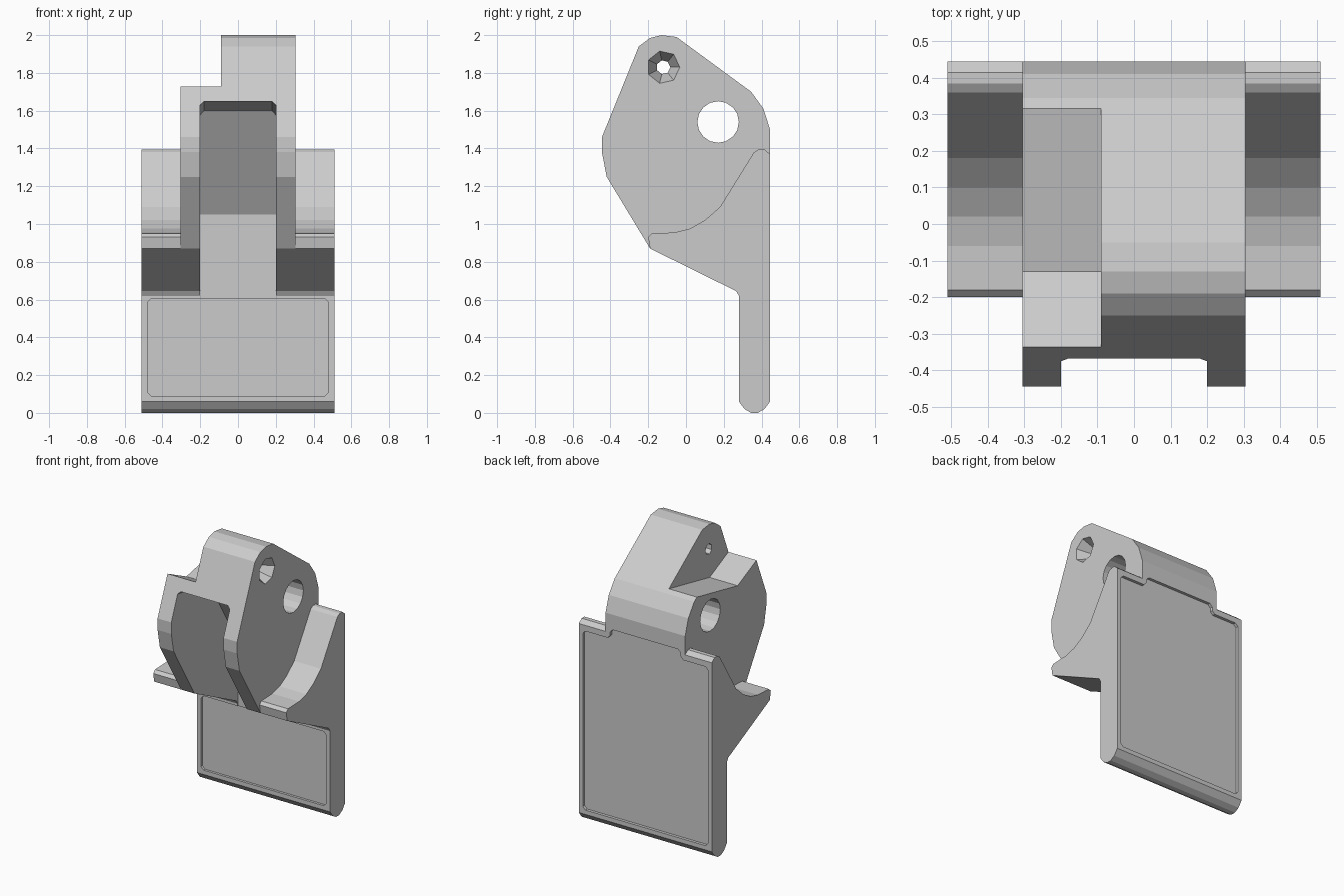
import bpy, bmesh
from math import cos, sin, pi

if "Cube" in bpy.data.objects:
    bpy.data.objects.remove(bpy.data.objects["Cube"])


def finish(name, bm):
    bmesh.ops.recalc_face_normals(bm, faces=bm.faces)
    me = bpy.data.meshes.new(name)
    bm.to_mesh(me)
    bm.free()
    ob = bpy.data.objects.new(name, me)
    bpy.context.collection.objects.link(ob)
    return ob


def loft(name, place, lower, upper, bevel=0, pick=None):
    """Closed solid between two matching outlines; optionally bevel picked edges."""
    bm = bmesh.new()
    a = [bm.verts.new(place(p, 0)) for p in lower]
    b = [bm.verts.new(place(p, 1)) for p in upper]
    n = len(a)
    bm.faces.new(a)
    bm.faces.new(b)
    for i in range(n):
        j = (i + 1) % n
        bm.faces.new((a[i], a[j], b[j], b[i]))
    if bevel:
        bmesh.ops.bevel(bm, geom=[e for e in bm.edges if pick(e)], offset=bevel,
                        segments=1, affect='EDGES')
    return finish(name, bm)


def side_prism(name, pts, x0, x1, **kw):
    return loft(name, lambda p, t: ((x0, x1)[t], p[0], p[1]), pts, pts, **kw)


def front_prism(name, pts, y0, y1):
    along_y = lambda e: abs(e.verts[0].co.y - e.verts[1].co.y) > 0.05
    return loft(name, lambda p, t: (p[0], (y0, y1)[t], p[1]), pts, pts,
                bevel=0.02, pick=along_y)


def bore(name, y, z, sides, x0, x1, r0, r1):
    ring = lambda r: [(y + r * cos(2 * pi * i / sides), z + r * sin(2 * pi * i / sides))
                      for i in range(sides)]
    return loft(name, lambda p, t: ((x0, x1)[t], p[0], p[1]), ring(r0), ring(r1))


def combine(target, tool, operation):
    m = target.modifiers.new(tool.name, 'BOOLEAN')
    m.object, m.operation, m.solver = tool, operation, 'EXACT'
    bpy.context.view_layer.objects.active = target
    bpy.ops.object.modifier_apply(modifier=m.name)
    bpy.data.objects.remove(tool)


# Back plate with the two curved side supports
bracket = side_prism("hinge_bracket", [
    (0.28, 0.06), (0.31, 0.02), (0.345, 0), (0.38, 0), (0.415, 0.02), (0.445, 0.06),
    (0.445, 1.37), (0.415, 1.395), (0.385, 1.395), (0.36, 1.38), (0.18, 1.09),
    (0.10, 1.02), (0.02, 0.975), (-0.06, 0.955), (-0.18, 0.95), (-0.20, 0.93),
    (-0.19, 0.87), (0.265, 0.645), (0.28, 0.62)], -0.51, 0.51)

# Central pivot block
block = side_prism("pivot_block", [
    (-0.19, 0.87), (0.445, 0.80), (0.445, 1.50), (0.41, 1.61), (0.345, 1.70),
    (-0.05, 1.99), (-0.13, 2.0), (-0.19, 1.985), (-0.25, 1.94), (-0.445, 1.46),
    (-0.445, 1.38), (-0.42, 1.25)], -0.305, 0.305)
combine(bracket, block, 'UNION')

# Stepped left shoulder
combine(bracket, side_prism("shoulder_cut", [
    (-0.6, 1.73), (-0.34, 1.73), (-0.13, 1.63), (0.31, 1.72), (0.6, 1.78),
    (0.6, 2.2), (-0.6, 2.2)], -0.6, -0.09), 'DIFFERENCE')

# Deep front channel with sloping ceiling
ceiling_edge = lambda e: all(v.co.z > 1.59 for v in e.verts) and \
    abs(e.verts[0].co.x - e.verts[1].co.x) < 0.01
combine(bracket, side_prism("channel_cut", [
    (-0.6, 0.60), (0.285, 0.60), (0.283, 1.05), (0.20, 1.19), (-0.05, 1.60),
    (-0.6, 1.685)], -0.2, 0.2, bevel=0.02, pick=ceiling_edge), 'DIFFERENCE')

# Shallow recessed panels, front and back
combine(bracket, front_prism("front_panel_cut", [
    (-0.48, 0.09), (0.48, 0.09), (0.48, 0.604), (-0.48, 0.604)], 0.1, 0.297), 'DIFFERENCE')
half = [(0.48, 0.09), (0.48, 1.33), (0.27, 1.33), (0.27, 1.395)]
combine(bracket, front_prism("back_panel_cut",
        half + [(-x, z) for x, z in reversed(half)], 0.425, 0.6), 'DIFFERENCE')

# Pivot hole, pin hole and its countersink
for args in (("pivot_hole", 0.17, 1.54, 16, -0.6, 0.6, 0.11, 0.11),
             ("pin_hole", -0.12, 1.83, 7, -0.6, 0.6, 0.037, 0.037),
             ("pin_countersink", -0.12, 1.83, 7, 0.20, 0.31, 0.036, 0.09)):
    combine(bracket, bore(*args), 'DIFFERENCE')
